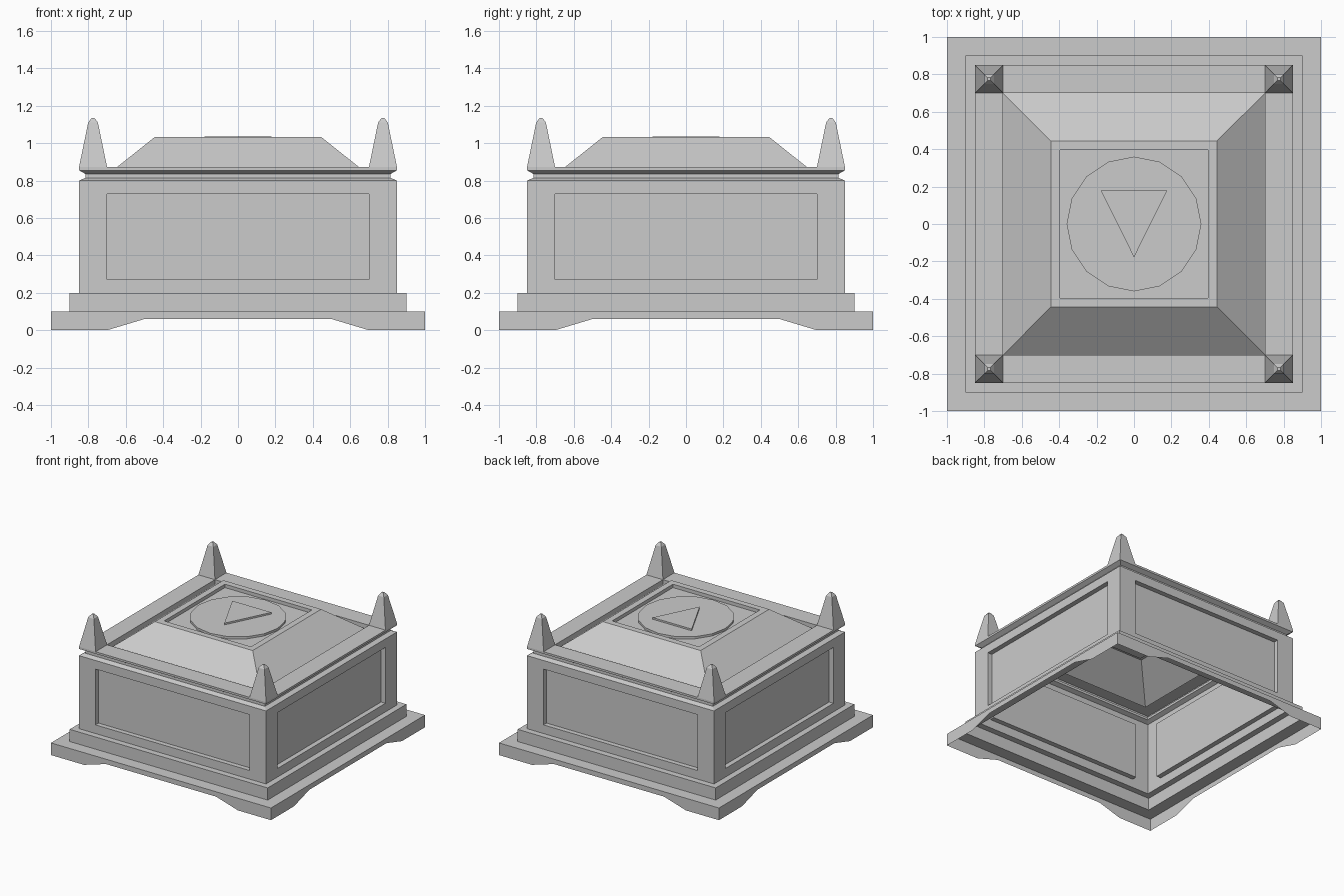
import bpy, bmesh
from math import sin, cos, pi, radians
from mathutils import Matrix, Vector

if "Cube" in bpy.data.objects:
    bpy.data.objects.remove(bpy.data.objects["Cube"])


def finish(name, bm):
    bmesh.ops.remove_doubles(bm, verts=bm.verts, dist=1e-5)
    bmesh.ops.recalc_face_normals(bm, faces=bm.faces)
    mesh = bpy.data.meshes.new(name)
    bm.to_mesh(mesh)
    bm.free()
    obj = bpy.data.objects.new(name, mesh)
    bpy.context.collection.objects.link(obj)
    return obj


def square_rings(bm, profile, cap=False, centre=(0, 0)):
    """Sweep (half width, z) points round a square; returns the side faces."""
    corners = [(-1, -1), (1, -1), (1, 1), (-1, 1)]
    rings = [[bm.verts.new((centre[0] + sx * r, centre[1] + sy * r, z)) for sx, sy in corners]
             for r, z in profile]
    faces = []
    for a, b in zip(rings, rings[1:]):
        for i in range(4):
            j = (i + 1) % 4
            faces.append(bm.faces.new((a[i], a[j], b[j], b[i])))
    if cap:
        bm.faces.new(rings[-1])
    return faces


def prism(name, points, z0, z1):
    bm = bmesh.new()
    low = [bm.verts.new((x, y, z0)) for x, y in points]
    high = [bm.verts.new((x, y, z1)) for x, y in points]
    n = len(points)
    for i in range(n):
        j = (i + 1) % n
        bm.faces.new((low[i], low[j], high[j], high[i]))
    bm.faces.new(high)
    return finish(name, bm)


# Plinth: four skirts with arched feet, then the stepped ledges
bm = bmesh.new()
skirt = [(-1, 0.1), (-1, 0), (-0.7, 0), (-0.5, 0.06), (0.5, 0.06), (0.7, 0), (1, 0), (1, 0.1)]
for k in range(4):
    turn = Matrix.Rotation(radians(90 * k), 3, 'Z')
    bm.faces.new([bm.verts.new(turn @ Vector((x, -1, z))) for x, z in skirt])
square_rings(bm, [(1, 0.1), (0.9, 0.1), (0.9, 0.2), (0.85, 0.2)])
finish("plinth", bm)

# Chest walls with a recessed panel on each side
bm = bmesh.new()
walls = square_rings(bm, [(0.85, 0.2), (0.85, 0.8)])
bm.normal_update()
bmesh.ops.inset_individual(bm, faces=walls, thickness=0.1)
for f in walls:
    axis = 0 if abs(f.normal.x) < 0.5 else 1
    for v in f.verts:
        v.co[axis] = 0.7 if v.co[axis] > 0 else -0.7
for f in walls:
    shift = f.normal * -0.04
    edge = list(f.verts)
    inner = [bm.verts.new(v.co + shift) for v in edge]
    for i in range(4):
        j = (i + 1) % 4
        bm.faces.new((edge[i], edge[j], inner[j], inner[i]))
    bm.faces.new(inner)
bmesh.ops.delete(bm, geom=walls, context='FACES_ONLY')
finish("chest_body", bm)

# Lid: pinched neck, flat rim, groove, sloped roof and sunken square on top
bm = bmesh.new()
square_rings(bm, [(0.85, 0.8), (0.815, 0.815), (0.815, 0.835), (0.85, 0.855), (0.85, 0.872),
                  (0.70, 0.872), (0.70, 0.83), (0.445, 1.033), (0.395, 1.033), (0.395, 1.005)],
             cap=True)
finish("lid", bm)

# Medallion and raised triangle
prism("medallion", [(0.36 * cos(i * pi / 8), 0.36 * sin(i * pi / 8)) for i in range(16)], 1.005, 1.023)
prism("triangle_emblem", [(-0.178, 0.18), (0, -0.178), (0.178, 0.18)], 1.023, 1.037)

# Corner spires
for name, sx, sy in [("front_left", -1, -1), ("front_right", 1, -1),
                     ("back_left", -1, 1), ("back_right", 1, 1)]:
    bm = bmesh.new()
    square_rings(bm, [(0.075, 0.872), (0.026, 1.11), (0.008, 1.134)], cap=True,
                 centre=(sx * 0.775, sy * 0.775))
    finish(name + "_spire", bm)
